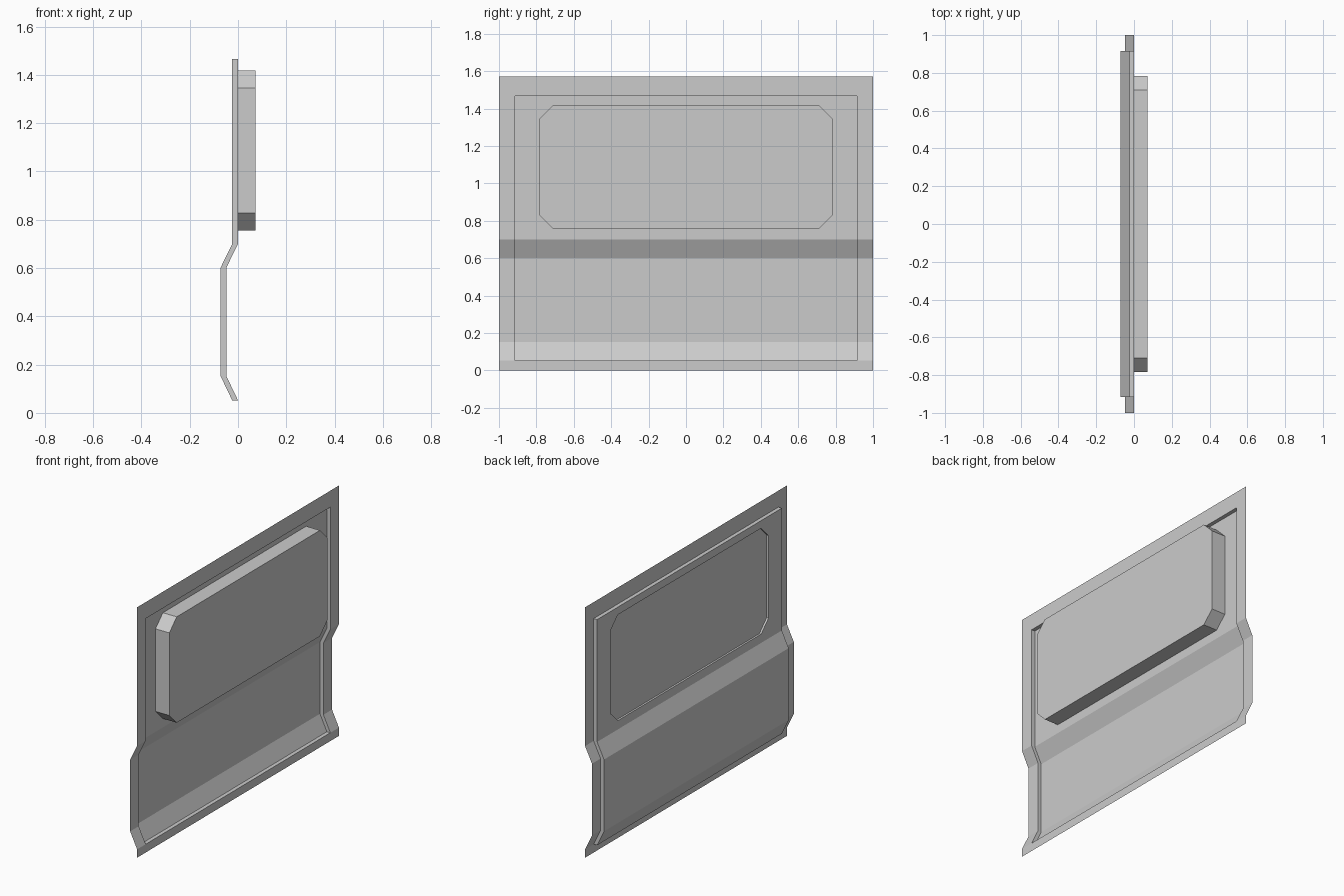
import bpy, bmesh

if "Cube" in bpy.data.objects:
    bpy.data.objects.remove(bpy.data.objects["Cube"])

FRAME_Y, PANEL_Y = 1.0, 0.915
TOP, PANEL_TOP = 1.57, 1.467
STEP, RECESS = 0.048, 0.024
BACK_PLATE, FRONT = -0.012, 0.072

# bent sheet profile as (x, z), from the panel bottom to its top
PROFILE = [(0, 0.052), (-STEP, 0.152), (-STEP, 0.602), (0, 0.70), (0, PANEL_TOP)]


def make(name, faces):
    bm = bmesh.new()
    for pts in faces:
        bm.faces.new([bm.verts.new(p) for p in pts])
    bmesh.ops.remove_doubles(bm, verts=bm.verts, dist=1e-5)
    bmesh.ops.recalc_face_normals(bm, faces=bm.faces)
    me = bpy.data.meshes.new(name)
    bm.to_mesh(me)
    bm.free()
    ob = bpy.data.objects.new(name, me)
    bpy.context.collection.objects.link(ob)
    return ob


def strip(a, b):
    """Closed ring of quads between two loops."""
    n = len(a)
    return [(a[i], a[(i + 1) % n], b[(i + 1) % n], b[i]) for i in range(n)]


def octagon(x, y=0.783, z0=0.755, z1=1.419, c=0.073):
    """Chamfered rectangle, starting at the lower edge."""
    return [(x, -y + c, z0), (x, y - c, z0), (x, y, z0 + c), (x, y, z1 - c),
            (x, y - c, z1), (x, -y + c, z1), (x, -y, z1 - c), (x, -y, z0 + c)]


# sheet: outer frame, recess walls and the recessed bent panel
outer = [(0, 0.0)] + PROFILE + [(0, TOP)]
sheet = []
for s in (-1, 1):
    for (x0, z0), (x1, z1) in zip(outer, outer[1:]):
        sheet.append([(x0, s * PANEL_Y, z0), (x0, s * FRAME_Y, z0),
                      (x1, s * FRAME_Y, z1), (x1, s * PANEL_Y, z1)])
    for (x0, z0), (x1, z1) in zip(PROFILE, PROFILE[1:]):
        sheet.append([(x0, s * PANEL_Y, z0), (x1, s * PANEL_Y, z1),
                      (x1 - RECESS, s * PANEL_Y, z1), (x0 - RECESS, s * PANEL_Y, z0)])


def across(x0, z0, x1, z1):
    return [(x0, -PANEL_Y, z0), (x0, PANEL_Y, z0), (x1, PANEL_Y, z1), (x1, -PANEL_Y, z1)]


zb = PROFILE[0][1]
sheet += [across(0, 0, 0, zb), across(0, PANEL_TOP, 0, TOP),
          across(0, zb, -RECESS, zb), across(0, PANEL_TOP, -RECESS, PANEL_TOP)]
for (x0, z0), (x1, z1) in zip(PROFILE[:-1], PROFILE[1:-1]):
    sheet.append(across(x0 - RECESS, z0, x1 - RECESS, z1))

# upper panel around the chamfered opening
rim = octagon(-RECESS)
rect = across(-RECESS, PROFILE[3][1], -RECESS, PANEL_TOP)
for i in range(4):
    j = (i + 1) % 4
    sheet.append([rect[i], rect[j], rim[2 * i + 1], rim[2 * i]])
    sheet.append([rect[j], rim[(2 * i + 2) % 8], rim[2 * i + 1]])
make("pressed_panel", sheet)

# raised block in the opening, its back plate sunk slightly behind the rim
make("raised_block", strip(rim, octagon(BACK_PLATE))
     + strip(octagon(BACK_PLATE), octagon(FRONT))
     + [octagon(BACK_PLATE), octagon(FRONT)])
